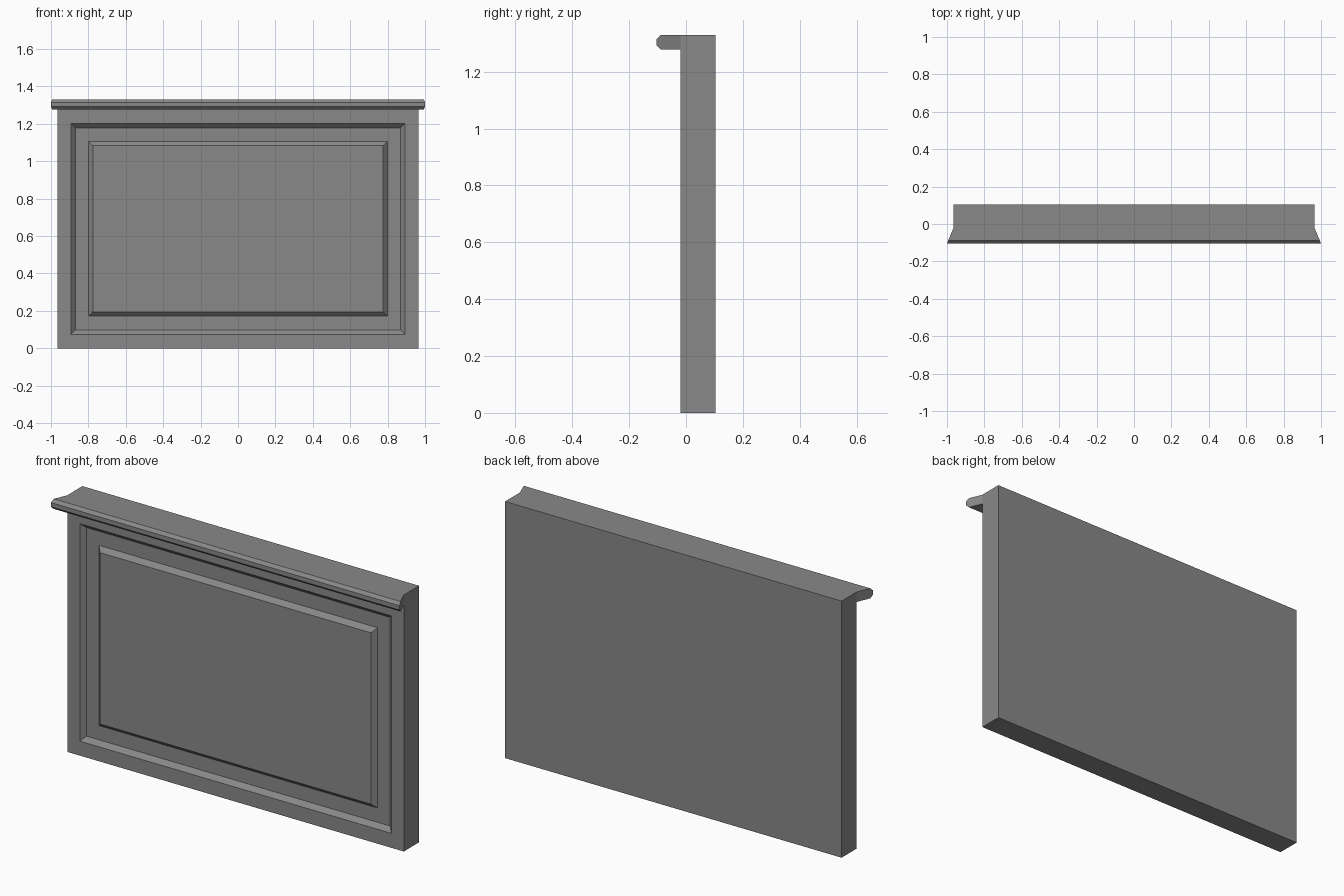
import bpy, bmesh

cube = bpy.data.objects.get("Cube")
if cube:
    bpy.data.objects.remove(cube, do_unlink=True)

HALF, HEIGHT = 0.965, 1.33
FRONT, BACK = -0.02, 0.104
RECESS = FRONT + 0.023

grey = bpy.data.materials.new("plain_grey")
grey.use_nodes = True
colour = (0.25, 0.25, 0.25, 1)
grey.diffuse_color = colour
grey.node_tree.nodes["Principled BSDF"].inputs["Base Color"].default_value = colour


def finish(bm, name):
    bmesh.ops.recalc_face_normals(bm, faces=bm.faces)
    mesh = bpy.data.meshes.new(name)
    bm.to_mesh(mesh)
    bm.free()
    mesh.materials.append(grey)
    obj = bpy.data.objects.new(name, mesh)
    bpy.context.collection.objects.link(obj)
    return obj


def bridge(bm, a, b):
    for i in range(len(a)):
        j = (i + 1) % len(a)
        bm.faces.new((a[i], a[j], b[j], b[i]))


# Panel body: nested rectangles (half width, bottom, top, depth), back to front
rings = [
    (HALF, 0, HEIGHT, BACK),
    (HALF, 0, HEIGHT, FRONT),
    (0.893, 0.075, 1.202, FRONT),    # recess outer edge
    (0.870, 0.098, 1.179, RECESS),   # recess floor
    (0.799, 0.172, 1.106, RECESS),   # raised field base
    (0.776, 0.195, 1.083, FRONT),    # raised field face
]
bm = bmesh.new()
loops = [[bm.verts.new(p) for p in ((-w, y, lo), (w, y, lo), (w, y, hi), (-w, y, hi))]
         for w, lo, hi, y in rings]
for a, b in zip(loops, loops[1:]):
    bridge(bm, a, b)
bm.faces.new(loops[0])
bm.faces.new(loops[-1])
finish(bm, "panel_body")

# Top ledge: chamfered profile (y, z) whose ends flare outward to the front
LIP, UNDER, CHAMFER = -0.104, 1.278, 0.015
profile = [(FRONT, HEIGHT), (LIP + CHAMFER, HEIGHT), (LIP, HEIGHT - CHAMFER),
           (LIP, UNDER + CHAMFER), (LIP + CHAMFER, UNDER), (FRONT, UNDER)]
bm = bmesh.new()
ends = []
for side in (-1, 1):
    ends.append([bm.verts.new((side * (HALF + (1 - HALF) * (FRONT - y) / (FRONT - LIP)), y, z))
                 for y, z in profile])
    bm.faces.new(ends[-1])
bridge(bm, *ends)
finish(bm, "top_ledge")
